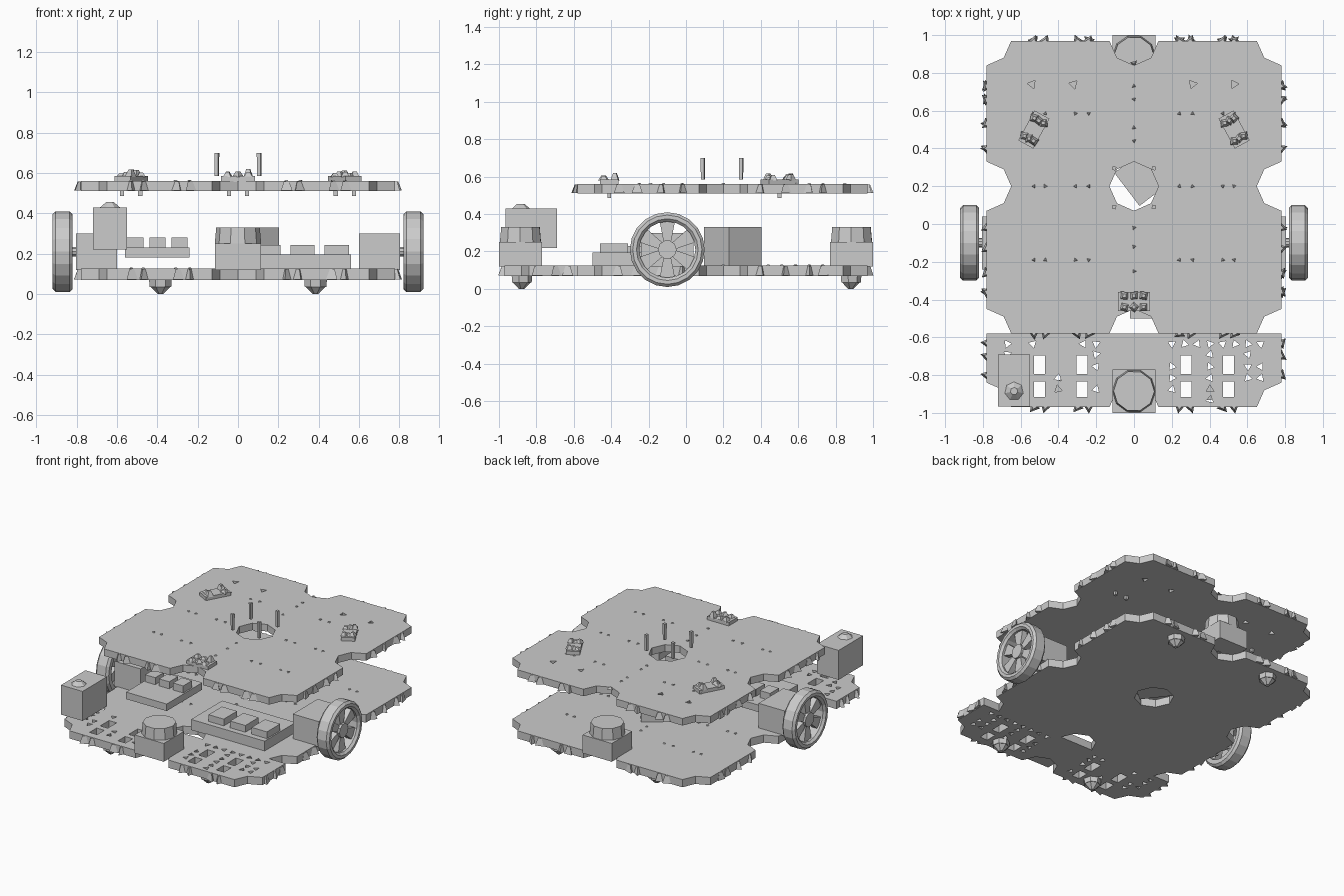
import bpy, bmesh, math, random
from mathutils import Matrix, Vector

if "Cube" in bpy.data.objects:
    bpy.data.objects.remove(bpy.data.objects["Cube"])

random.seed(4)
grey = bpy.data.materials.new("plain_grey")
grey.diffuse_color = (0.6, 0.6, 0.6, 1)
grey.use_nodes = True
grey.node_tree.nodes["Principled BSDF"].inputs["Base Color"].default_value = grey.diffuse_color


def finish(name, bm):
    bmesh.ops.recalc_face_normals(bm, faces=bm.faces)
    me = bpy.data.meshes.new(name)
    bm.to_mesh(me)
    bm.free()
    me.materials.append(grey)
    ob = bpy.data.objects.new(name, me)
    bpy.context.collection.objects.link(ob)
    return ob


def add_box(bm, x0, x1, y0, y1, z0, z1, turn=0):
    mid = Matrix.Translation(((x0 + x1) / 2, (y0 + y1) / 2, (z0 + z1) / 2))
    size = Matrix.Diagonal((x1 - x0, y1 - y0, z1 - z0, 1))
    bmesh.ops.create_cube(bm, size=1, matrix=mid @ Matrix.Rotation(turn, 4, 'Z') @ size)


def add_cone(bm, x, y, z0, z1, r0, r1, sides, turn=0):
    m = Matrix.Translation((x, y, (z0 + z1) / 2)) @ Matrix.Rotation(turn, 4, 'Z')
    bmesh.ops.create_cone(bm, cap_ends=True, segments=sides, radius1=r0, radius2=r1,
                          depth=z1 - z0, matrix=m)


def box(name, *dims, turn=0):
    bm = bmesh.new()
    add_box(bm, *dims, turn=turn)
    return finish(name, bm)


# Deck plates: four tiles with stepped corners, leaving notches and a centre hole
def tile(x0, x1, y0, y1, half=False):
    pts = []
    for cx, cy, swap in ((x0, y0, 0), (x1, y0, 1), (x1, y1, 0), (x0, y1, 1)):
        sx = 1 if cx == x0 else -1
        sy = 1 if cy == y0 else -1
        step = [(0, .13), (.09, .09), (.13, 0)]
        if half and cy == y1:
            step = [(0, 0), (.13, 0)]
        corner = [(cx + sx * a, cy + sy * b) for a, b in step]
        pts += corner[::-1] if swap else corner
    return pts


def deck(name, z0, z1, strip):
    bm = bmesh.new()
    tiles = [tile(x, x + .78, y, y1) for x in (-.78, 0) for y, y1 in ((.2, .97), (-.58, .2))]
    if strip:
        tiles += [tile(x, x + .78, -.97, -.58, True) for x in (-.78, 0)]
    for pts in tiles:
        bm.faces.new([bm.verts.new((x, y, z0)) for x, y in pts])
    bmesh.ops.remove_doubles(bm, verts=bm.verts, dist=.001)
    out = bmesh.ops.extrude_face_region(bm, geom=bm.faces[:])
    top = [v for v in out["geom"] if isinstance(v, bmesh.types.BMVert)]
    bmesh.ops.translate(bm, verts=top, vec=(0, 0, z1 - z0))
    return finish(name, bm)


def cut(target, bm):
    cutter = finish("hole_cutter", bm)
    cutter.hide_render = True
    mod = target.modifiers.new("holes", 'BOOLEAN')
    mod.operation, mod.solver, mod.object = 'DIFFERENCE', 'EXACT', cutter
    bpy.context.view_layer.objects.active = target
    bpy.ops.object.modifier_apply(modifier=mod.name)
    bpy.data.objects.remove(cutter)


lower = deck("lower_deck", .07, .125, True)
upper = deck("upper_deck", .51, .56, False)

# Slots and little triangular holes in the front strip
bm = bmesh.new()
slots = [(x, y, h) for x in (-.5, -.275, .275, .5) for y, h in ((-.745, .05), (-.875, .04))]
for x, y, h in slots:
    add_box(bm, x - .03, x + .03, y - h, y + h, 0, .2)
for i in range(-10, 11):
    for y in (-.635, -.69, -.755, -.815, -.875, -.93):
        x = i * .067
        clear = all(abs(x - sx) > .06 or abs(y - sy) > h + .03 for sx, sy, h in slots)
        if clear and abs(x) > .15 and abs(x) < (.7 if y > -.85 else .6) and random.random() < .75:
            add_cone(bm, x, y, 0, .2, .023, .023, 3, random.random() * 6)
cut(lower, bm)

# Narrow slots in the upper deck
bm = bmesh.new()
for x in (-.54, -.32, .31, .53):
    add_cone(bm, x, .74, .4, .7, .025, .025, 3, x * 9)
cut(upper, bm)


# Jagged teeth along the deck edges
def teeth(name, z0, z1, y_front, side_ys):
    bm = bmesh.new()
    for s in (-1, 1):
        for x in (.24, .30, .47, .53):
            for y in (.97, y_front):
                add_cone(bm, s * x, y, z0, z1, .034, .015, 3, random.random() * 6)
        for y in side_ys:
            add_cone(bm, s * .78, y, z0, z1, .034, .015, 3, random.random() * 6)
    return finish(name, bm)


sides = (.73, .66, .53, .40, -.02, -.13, -.26, -.36)
teeth("upper_edge_teeth", .512, .558, -.58, sides)
teeth("lower_edge_teeth", .072, .123, -.97, sides + (-.63, -.70, -.80))

# Small raised studs on both decks
for name, z in (("upper_studs", .56), ("lower_studs", .125)):
    bm = bmesh.new()
    for y in (.585, .2, -.19):
        for x in (-.53, -.47, -.31, -.24, .24, .31, .47, .53):
            add_cone(bm, x, y, z - .01, z + .006, .022, .006, 3, random.random() * 6)
    for y in (.85, .73, .66, .51, .44, -.02, -.12, -.25):
        add_cone(bm, 0, y, z - .01, z + .006, .022, .006, 3, random.random() * 6)
    finish(name, bm)


# Rough mounts on the upper deck with stubs underneath
def mount(name, x, y, w, d, turn):
    bm = bmesh.new()
    add_box(bm, x - w / 2, x + w / 2, y - d / 2, y + d / 2, .555, .585, turn)
    rot = Matrix.Rotation(turn, 3, 'Z')
    for a in (-.3, 0, .3):
        for b in (-.3, .3):
            p = rot @ Vector((a * w, b * d, 0))
            add_cone(bm, x + p.x, y + p.y, .58, random.uniform(.595, .62), .03, .012, 4, random.random())
    for a in (-.045, .045):
        add_box(bm, x + a - .01, x + a + .01, y - .01, y + .01, .485, .515)
    finish(name, bm)


mount("left_mount", -.53, .5, .09, .18, -.5)
mount("right_mount", .53, .5, .09, .18, .5)
mount("front_mount", 0, -.41, .17, .1, 0)

# Four upright pins around the centre hole
bm = bmesh.new()
for x in (-.105, .105):
    for y in (.09, .295):
        add_cone(bm, x, y, .585, .70, .012, .014, 4, .5)
finish("upright_pins", bm)

# Round sensors at the front and back
for name, y in (("front_sensor", -.885), ("back_sensor", .885)):
    bm = bmesh.new()
    add_box(bm, -.115, .115, y - .115, y + .115, .12, .25)
    add_cone(bm, 0, y, .25, .33, .115, .108, 10, .3)
    finish(name, bm)

# Turned box under the centre hole
box("centre_unit", -.06, .16, .14, .36, .09, .33, turn=.65)

# Raised corner box with a small dome
bm = bmesh.new()
add_box(bm, -.72, -.55, -.965, -.69, .22, .43)
add_cone(bm, -.635, -.885, .43, .455, .05, .02, 7)
finish("corner_box", bm)

# Circuit boards with connector blocks
bm = bmesh.new()
add_box(bm, -.02, .56, -.5, -.15, .12, .195)
for x in (.15, .32, .49):
    add_box(bm, x - .06, x + .06, -.46, -.31, .19, .243)
finish("right_board", bm)
bm = bmesh.new()
add_box(bm, -.56, -.24, -.46, -.06, .18, .23)
for x in (-.51, -.40, -.29):
    add_box(bm, x - .04, x + .04, -.26, -.16, .225, .28)
finish("left_board", bm)

# Casters under the lower deck
for name, x, y in (("front_left_caster", -.385, -.88), ("front_right_caster", .385, -.88),
                   ("back_left_caster", -.385, .88), ("back_right_caster", .385, .88)):
    bm = bmesh.new()
    add_cone(bm, x, y, .035, .075, .055, .058, 7)
    add_cone(bm, x, y, 0, .036, .015, .052, 7)
    finish(name, bm)


# Wheels: lathed tyre, six spokes, hub and axle
def wheel(name, s):
    at = Matrix.Translation((0, -.1, .21))
    bm = bmesh.new()
    profile = [(.82, .155), (.82, .185), (.835, .2), (.905, .2), (.92, .185), (.92, .165), (.905, .15)]
    n = 20
    rings = []
    for i in range(n):
        a = i * math.tau / n
        rings.append([bm.verts.new((s * x, r * math.cos(a), r * math.sin(a))) for x, r in profile])
    for i in range(n):
        p, q = rings[i], rings[(i + 1) % n]
        for j in range(len(profile)):
            k = (j + 1) % len(profile)
            bm.faces.new((p[j], p[k], q[k], q[j]))
    for i in range(6):
        start = len(bm.verts)
        add_box(bm, s * .87 - .02, s * .87 + .02, -.025, .025, .03, .16)
        bm.verts.ensure_lookup_table()
        new = bm.verts[start:]
        for v in new:
            v.co.y *= 1.7 if v.co.z > .1 else .7
        bmesh.ops.rotate(bm, verts=new, cent=(0, 0, 0), matrix=Matrix.Rotation(i * math.tau / 6, 3, 'X'))
    turn = Matrix.Rotation(math.pi / 2, 4, 'Y')
    for x, r, d in ((.87, .05, .07), (.82, .025, .08)):
        bmesh.ops.create_cone(bm, cap_ends=True, segments=10, radius1=r, radius2=r, depth=d,
                              matrix=Matrix.Translation((s * x, 0, 0)) @ turn)
    bmesh.ops.transform(bm, matrix=at, verts=bm.verts)
    finish(name, bm)


wheel("right_wheel", 1)
wheel("left_wheel", -1)
box("right_motor", .6, .805, -.24, .04, .12, .3)
box("left_motor", -.805, -.6, -.24, .04, .12, .3)
